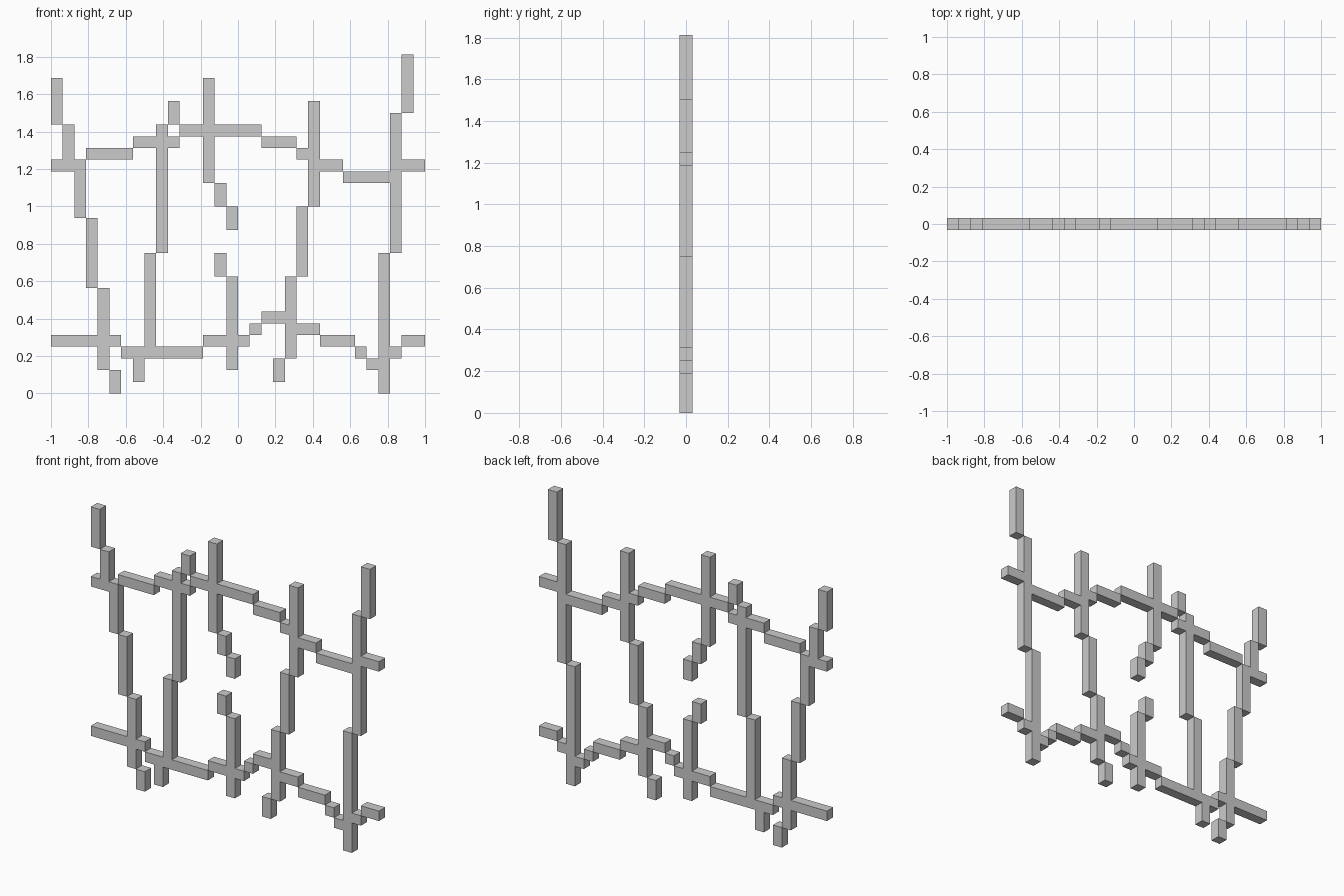
import bpy, bmesh

if "Cube" in bpy.data.objects:
    bpy.data.objects.remove(bpy.data.objects["Cube"])

U = 2 / 32  # one block: the fence is 32 blocks wide and one block deep

# Leaning posts: (column, bottom row, top row)
posts = [
    (0, 23, 27), (1, 20, 23), (2, 15, 20), (3, 9, 15), (4, 2, 9), (5, 0, 2),
    (10, 23, 25), (9, 12, 23), (8, 3, 12), (7, 1, 3),
    (13, 18, 27), (14, 16, 18), (15, 14, 16), (14, 10, 12), (15, 2, 10),
    (22, 16, 25), (21, 10, 16), (20, 3, 10), (19, 1, 3),
    (30, 24, 29), (29, 12, 24), (28, 0, 12),
]
# Crooked rails as runs from left to right: (row, end column)
top_rail = [(19, 3), (20, 7), (21, 11), (22, 18), (21, 21), (20, 22),
            (19, 25), (18, 29), (19, 32)]
bottom_rail = [(4, 6), (3, 13), (4, 17), (5, 18), (6, 21), (5, 23),
               (4, 26), (3, 27), (2, 28), (3, 30), (4, 32)]

# Fill the block grid
cells = {(c, r) for c, lo, hi in posts for r in range(lo, hi)}
for rail in (top_rail, bottom_rail):
    start = 0
    for row, end in rail:
        cells |= {(c, row) for c in range(start, end)}
        start = end
cells.add((22, 20))

# Outer skin of the joined blocks
bm = bmesh.new()


def quad(*points):
    bm.faces.new([bm.verts.new((x * U - 1, y * U, z * U)) for x, y, z in points])


F, B = -0.5, 0.5
for c, r in sorted(cells):
    corners = [(c, r), (c + 1, r), (c + 1, r + 1), (c, r + 1)]
    quad(*[(x, F, z) for x, z in corners])
    quad(*[(x, B, z) for x, z in reversed(corners)])
    for i, (dx, dz) in enumerate([(0, -1), (1, 0), (0, 1), (-1, 0)]):
        if (c + dx, r + dz) not in cells:
            (x0, z0), (x1, z1) = corners[i], corners[(i + 1) % 4]
            quad((x0, F, z0), (x0, B, z0), (x1, B, z1), (x1, F, z1))

# Weld the skin and merge flat areas
bmesh.ops.remove_doubles(bm, verts=bm.verts[:], dist=1e-4)
bmesh.ops.dissolve_limit(bm, angle_limit=0.01, verts=bm.verts[:], edges=bm.edges[:])
mesh = bpy.data.meshes.new("crooked_fence")
bm.to_mesh(mesh)
bm.free()
fence = bpy.data.objects.new("crooked_fence", mesh)
bpy.context.collection.objects.link(fence)
